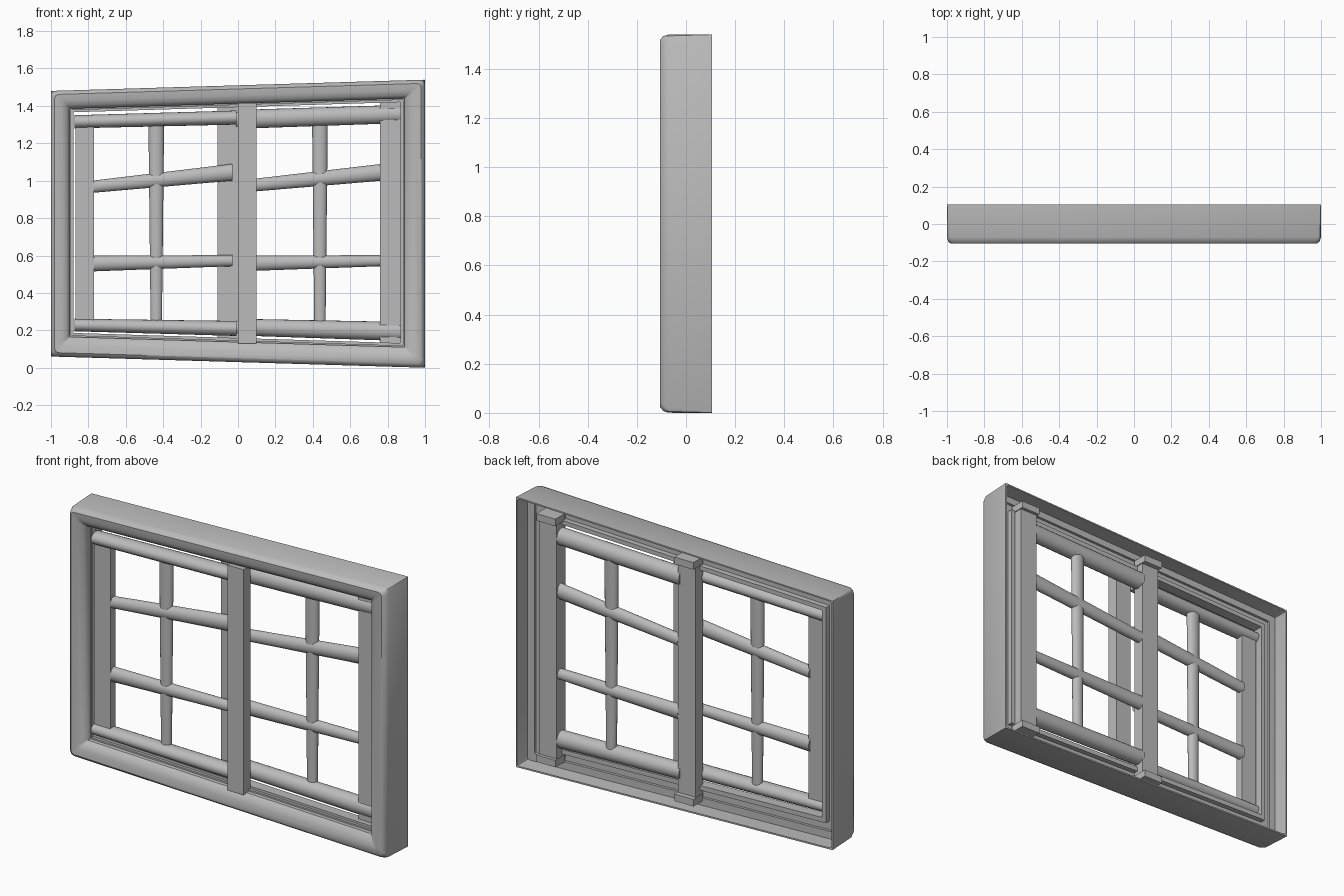
import bpy, bmesh, math
from mathutils import Vector

cube = bpy.data.objects.get("Cube")
if cube:
    bpy.data.objects.remove(cube, do_unlink=True)

grey = bpy.data.materials.new("plain grey")
grey.use_nodes = True
grey.diffuse_color = (0.5, 0.5, 0.5, 1)
grey.node_tree.nodes["Principled BSDF"].inputs["Base Color"].default_value = (0.5, 0.5, 0.5, 1)


def finish(name, bm, smooth=True):
    bmesh.ops.recalc_face_normals(bm, faces=bm.faces)
    mesh = bpy.data.meshes.new(name)
    bm.to_mesh(mesh)
    bm.free()
    mesh.materials.append(grey)
    obj = bpy.data.objects.new(name, mesh)
    bpy.context.collection.objects.link(obj)
    if smooth:
        bpy.ops.object.select_all(action='DESELECT')
        obj.select_set(True)
        bpy.context.view_layer.objects.active = obj
        bpy.ops.object.shade_smooth_by_angle(angle=math.radians(40))
    return obj


def skin(bm, rings, closed=False):
    """Bridge rings of points with quads, closing the loop or capping the ends."""
    loops = [[bm.verts.new(p) for p in ring] for ring in rings]
    n = len(loops[0])
    pairs = list(zip(loops, loops[1:]))
    if closed:
        pairs.append((loops[-1], loops[0]))
    for a, b in pairs:
        for i in range(n):
            j = (i + 1) % n
            bm.faces.new((a[i], a[j], b[j], b[i]))
    if not closed:
        bm.faces.new(loops[0])
        bm.faces.new(loops[-1])


# Crooked surround: a profile swept round a skewed quadrilateral
OUTER = [Vector(p) for p in ((-1, 0.06), (1, 0), (1, 1.54), (-1, 1.48))]
INNER = [Vector(p) for p in ((-0.9, 0.165), (0.89, 0.11), (0.89, 1.44), (-0.9, 1.385))]


def frame_ring(t, y, cut):
    corners = [o.lerp(i, t) for o, i in zip(OUTER, INNER)]
    points = []
    for k, c in enumerate(corners):
        before = (corners[k - 1] - c).normalized() * cut
        after = (corners[(k + 1) % 4] - c).normalized() * cut
        for p in (c + before, c + (before + after) * 0.3, c + after):
            points.append((p.x, y, p.y))
    return points


profile = [  # inward fraction, depth, corner cut
    (0, 0.105, 0.004), (0, -0.07, 0.02), (0.06, -0.092, 0.025), (0.2, -0.105, 0.02),
    (0.55, -0.102, 0.012), (0.82, -0.09, 0.006), (1, -0.068, 0.003),
    (1, -0.045, 0.003), (1.08, -0.045, 0.003), (1.08, -0.03, 0.003),
    (1.2, -0.03, 0.003), (1.2, 0.03, 0.003), (0.95, 0.03, 0.003),
    (0.95, 0.0, 0.003), (0.5, 0.0, 0.01), (0.5, 0.015, 0.01),
    (0.1, 0.015, 0.015), (0.08, 0.105, 0.015)]
bm = bmesh.new()
skin(bm, [frame_ring(*p) for p in profile], closed=True)
finish("window_surround", bm)


def bar(name, start, end, y, depth, sides=20):
    """Tapered round bar; start and end are (x, low z, high z)."""
    rings = []
    for x, low, high in (start, end):
        mid, r = (low + high) / 2, (high - low) / 2
        angles = [math.tau * k / sides for k in range(sides)]
        rings.append([(x, y + depth * math.cos(a), mid + r * math.sin(a)) for a in angles])
    bm = bmesh.new()
    skin(bm, rings)
    finish(name, bm)


def upright(name, x, top_w, bottom_w, z0, z1, y, depth, sides=20):
    """Tapered round vertical bar."""
    rings = []
    for z, r in ((z0, bottom_w / 2), (z1, top_w / 2)):
        angles = [math.tau * k / sides for k in range(sides)]
        rings.append([(x + r * math.cos(a), y + depth * math.sin(a), z) for a in angles])
    bm = bmesh.new()
    skin(bm, rings)
    finish(name, bm)


def board(name, x0, x1, y0, y1, z0, z1):
    """Flat sided box."""
    bm = bmesh.new()
    skin(bm, [[(x0, y0, z), (x1, y0, z), (x1, y1, z), (x0, y1, z)] for z in (z0, z1)])
    finish(name, bm, smooth=False)


# Front sash on the right-hand side of the surround (-x)
board("front_sash_outer_stile", -0.87, -0.77, -0.05, -0.003, 0.2, 1.34)
board("front_sash_meeting_stile", 0.0, 0.1, -0.095, -0.03, 0.13, 1.415)
bar("front_sash_top_rail", (-0.875, 1.28, 1.35), (-0.008, 1.3, 1.375), -0.03, 0.045)
bar("front_sash_bottom_rail", (-0.875, 0.195, 0.262), (-0.008, 0.17, 0.25), -0.03, 0.045)

# Back sash on the other side (+x)
board("back_sash_meeting_stile", -0.11, 0.0, 0.005, 0.07, 0.09, 1.44)
board("back_sash_outer_stile", 0.76, 0.87, 0.0, 0.08, 0.08, 1.46)
bar("back_sash_top_rail", (-0.01, 1.277, 1.378), (0.87, 1.308, 1.405), 0.035, 0.045)
bar("back_sash_bottom_rail", (-0.01, 0.173, 0.262), (0.87, 0.143, 0.245), 0.035, 0.045)

# Tabs at the ends of the back stiles
for label, x0, x1, low, high in (("meeting", -0.115, 0.005, 0.07, 1.46),
                                 ("outer", 0.755, 0.875, 0.06, 1.475)):
    board(label + "_stile_bottom_tab", x0, x1, 0.01, 0.098, low, low + 0.04)
    board(label + "_stile_top_tab", x0, x1, 0.01, 0.098, high - 0.04, high)

# Thin glazing bars in each sash
for label, x0, x1, y, mid in (("front", -0.78, -0.03, -0.02, -0.437),
                              ("back", 0.0, 0.77, 0.045, 0.438)):
    bar(label + "_upper_glazing_bar", (x0, 0.935, 1.0), (x1, 1.0, 1.09), y, 0.03)
    bar(label + "_lower_glazing_bar", (x0, 0.515, 0.6), (x1, 0.543, 0.602), y, 0.03)
    upright(label + "_upright_glazing_bar", mid, 0.084, 0.06, 0.22, 1.32, y, 0.025)
